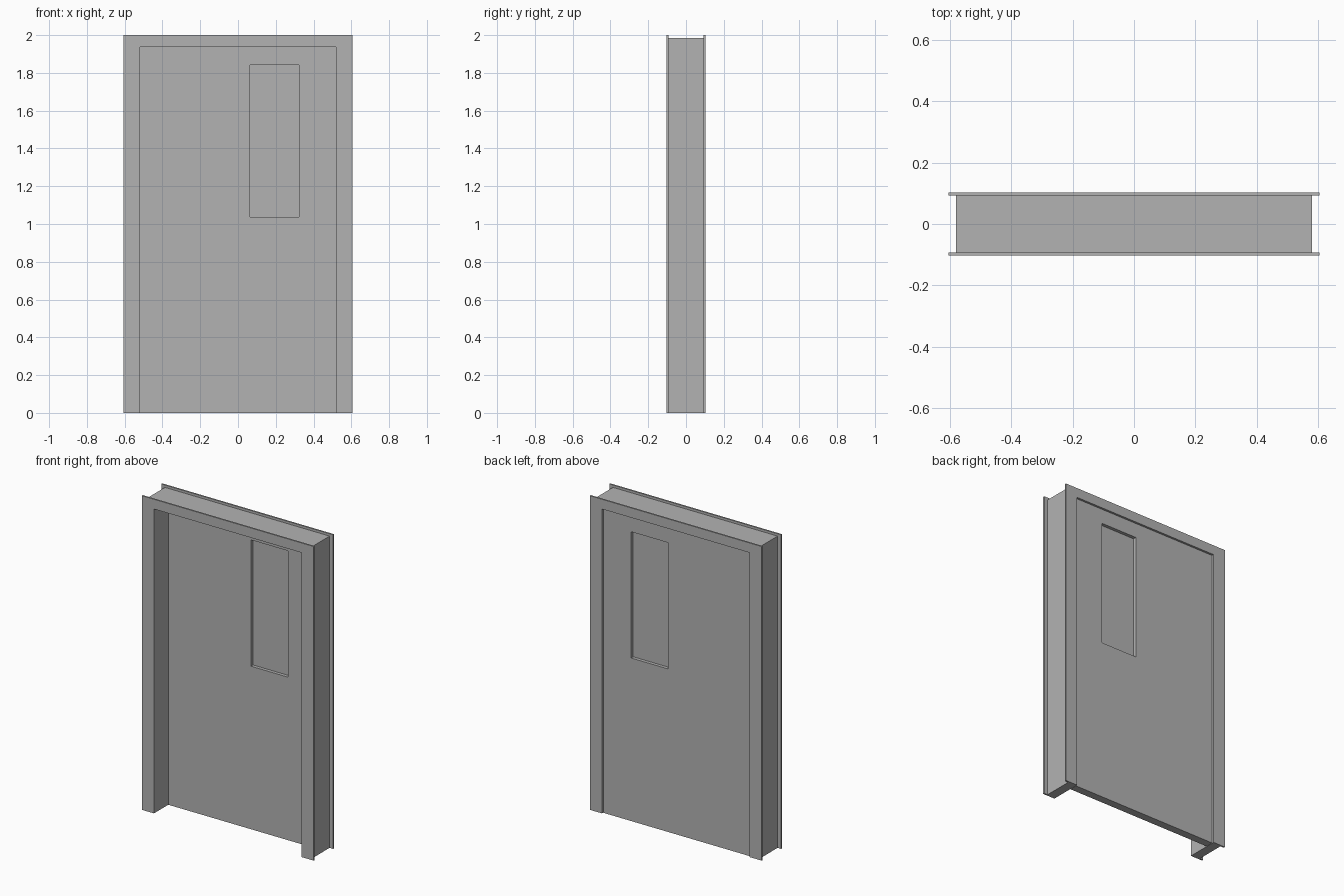
import bpy, bmesh

cube = bpy.data.objects.get("Cube")
if cube:
    bpy.data.objects.remove(cube, do_unlink=True)

grey = bpy.data.materials.new("painted_grey")
grey.use_nodes = True
colour = (0.45, 0.45, 0.45, 1)
grey.diffuse_color = colour
grey.node_tree.nodes["Principled BSDF"].inputs["Base Color"].default_value = colour


def make_object(name, bm):
    bmesh.ops.recalc_face_normals(bm, faces=bm.faces)
    mesh = bpy.data.meshes.new(name)
    bm.to_mesh(mesh)
    bm.free()
    mesh.materials.append(grey)
    obj = bpy.data.objects.new(name, mesh)
    bpy.context.collection.objects.link(obj)
    return obj


def sweep(name, profile, closed):
    """Carry a closed profile of (x0, x1, z0, z1, y) around a rectangle.
    An open sweep leaves out the bottom side and caps both legs."""
    bm = bmesh.new()
    rings = []
    for x0, x1, z0, z1, y in profile:
        corners = [(x0, z0), (x0, z1), (x1, z1), (x1, z0)]
        rings.append([bm.verts.new((x, y, z)) for x, z in corners])
    for i, ring in enumerate(rings):
        following = rings[(i + 1) % len(rings)]
        for j in range(4 if closed else 3):
            k = (j + 1) % 4
            bm.faces.new((ring[j], ring[k], following[k], following[j]))
    if not closed:
        for end in (0, 3):
            bm.faces.new([ring[end] for ring in rings])
    return make_object(name, bm)


def box(name, x0, x1, y0, y1, z0, z1):
    bm = bmesh.new()
    bmesh.ops.create_cube(bm, size=1)
    for v in bm.verts:
        v.co.x = x1 if v.co.x > 0 else x0
        v.co.y = y1 if v.co.y > 0 else y0
        v.co.z = z1 if v.co.z > 0 else z0
    return make_object(name, bm)


# Frame: a jamb with a wider flat trim on the front and the back
DEPTH, TRIM = 0.103, 0.01
outer = (-0.605, 0.605, 0, 2.0)
jamb = (-0.58, 0.58, 0, 1.985)
opening = (-0.52, 0.52, 0, 1.938)
sweep("door_frame", [
    opening + (-DEPTH,), outer + (-DEPTH,),
    outer + (TRIM - DEPTH,), jamb + (TRIM - DEPTH,),
    jamb + (DEPTH - TRIM,), outer + (DEPTH - TRIM,),
    outer + (DEPTH,), opening + (DEPTH,),
], closed=False)

# Door leaf: set near the back of the frame, with a window cut through it
FRONT, BACK = 0.041, 0.092
leaf = (-0.518, 0.518, 0, 1.936)
window = (0.063, 0.322, 1.038, 1.842)
sweep("door_leaf", [
    leaf + (FRONT,), window + (FRONT,),
    window + (BACK,), leaf + (BACK,),
], closed=True)

# Window pane: recessed from both faces of the leaf
x0, x1, z0, z1 = window
box("window_pane", x0, x1, 0.062, 0.071, z0, z1)
